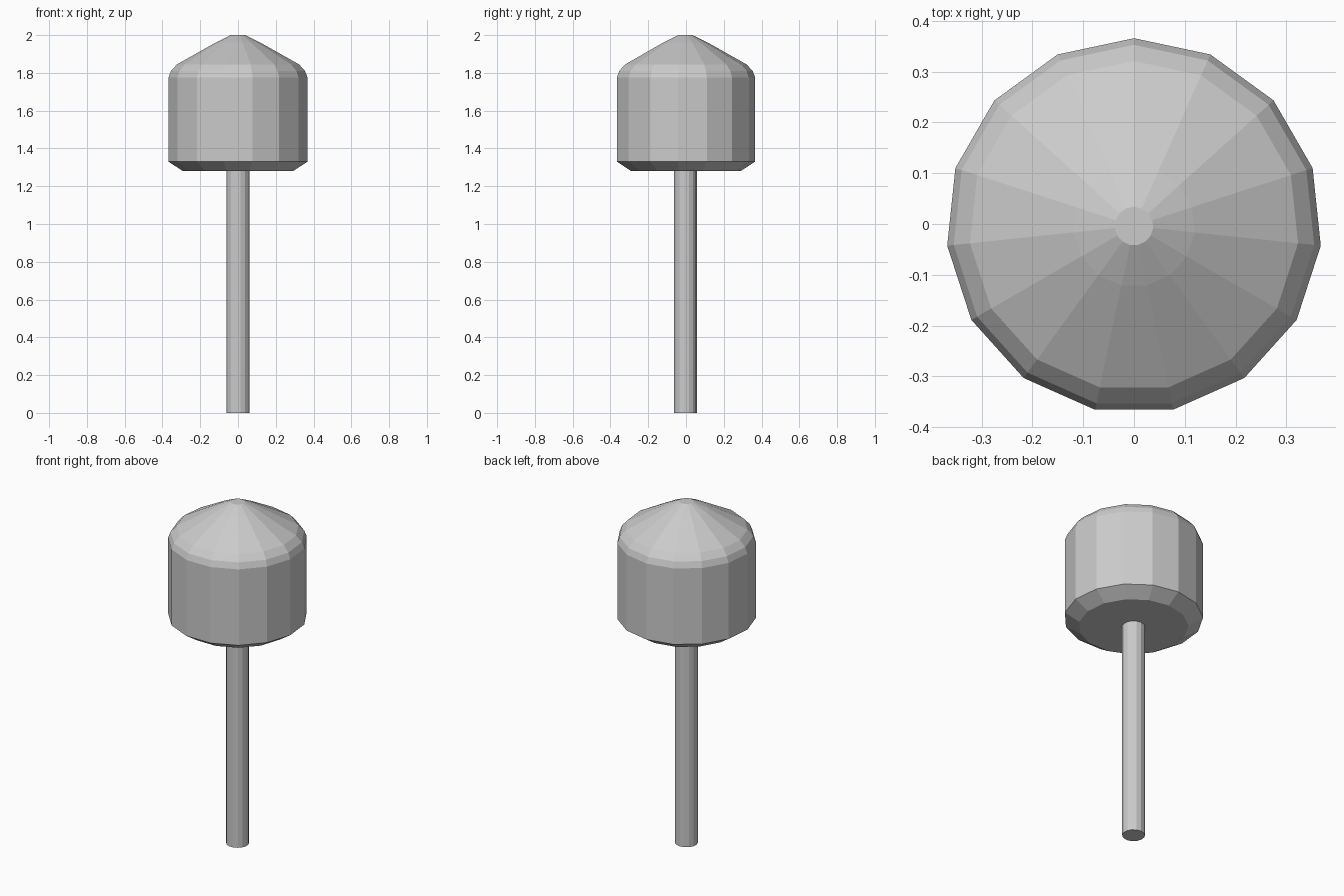
import bpy
import math

cube = bpy.data.objects.get("Cube")
if cube:
    bpy.data.objects.remove(cube, do_unlink=True)

SIDES = 15
CENTRE_Y = -0.004

grey = bpy.data.materials.new("plain_grey")
grey.use_nodes = True
grey.diffuse_color = (0.6, 0.6, 0.6, 1)
grey.node_tree.nodes["Principled BSDF"].inputs["Base Color"].default_value = grey.diffuse_color


def turned_part(name, profile):
    """Faceted solid from (radius, height) rings, with one corner towards the back."""
    verts, faces = [], []
    for radius, z in profile:
        for i in range(SIDES):
            a = math.pi / 2 + math.tau * i / SIDES
            verts.append((radius * math.cos(a), CENTRE_Y + radius * math.sin(a), z))
    for ring in range(len(profile) - 1):
        low, high = ring * SIDES, (ring + 1) * SIDES
        for i in range(SIDES):
            j = (i + 1) % SIDES
            faces.append((low + i, low + j, high + j, high + i))
    faces.append(tuple(reversed(range(SIDES))))
    faces.append(tuple(range(len(verts) - SIDES, len(verts))))
    mesh = bpy.data.meshes.new(name)
    mesh.from_pydata(verts, [], faces)
    mesh.materials.append(grey)
    obj = bpy.data.objects.new(name, mesh)
    bpy.context.collection.objects.link(obj)
    return obj


# Slim post, its top hidden just inside the head
turned_part("post", [(0.061, 0), (0.061, 1.3)])

# Drum-shaped head: chamfered base, straight wall, rounded shoulder, cone
turned_part("head", [
    (0.293, 1.28), (0.37, 1.33), (0.37, 1.775), (0.357, 1.81),
    (0.325, 1.845), (0.12, 1.96), (0.038, 2.0),
])
